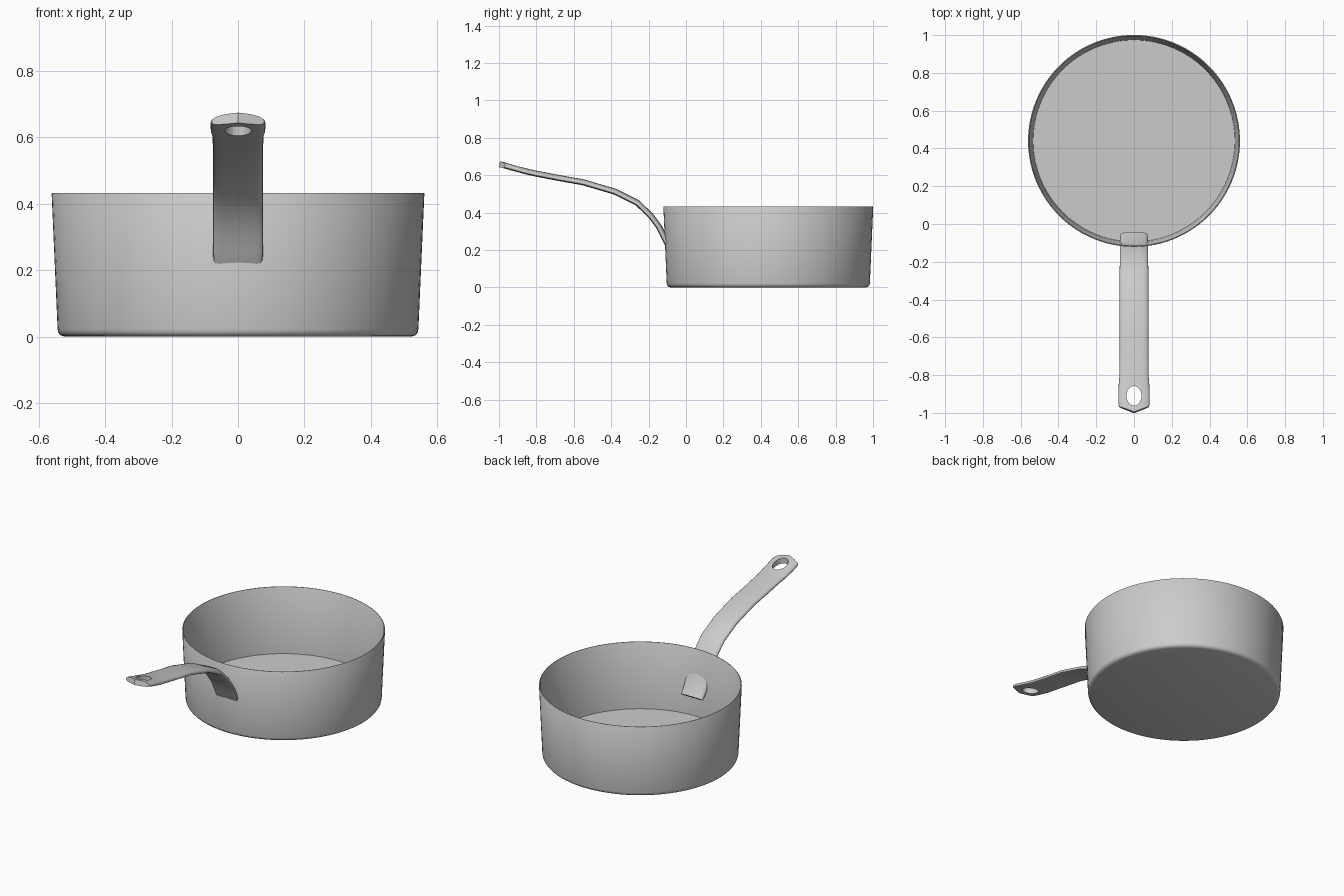
import bpy, bmesh, math
from mathutils import Vector

if "Cube" in bpy.data.objects:
    bpy.data.objects.remove(bpy.data.objects["Cube"])

steel = bpy.data.materials.new("brushed_grey")
steel.diffuse_color = (0.6, 0.6, 0.6, 1)
steel.use_nodes = True
steel.node_tree.nodes["Principled BSDF"].inputs["Base Color"].default_value = steel.diffuse_color
POT_Y = 0.44


def finish(name, bm, angle=40):
    bmesh.ops.recalc_face_normals(bm, faces=bm.faces)
    mesh = bpy.data.meshes.new(name)
    bm.to_mesh(mesh)
    bm.free()
    mesh.materials.append(steel)
    ob = bpy.data.objects.new(name, mesh)
    bpy.context.collection.objects.link(ob)
    bpy.ops.object.select_all(action='DESELECT')
    ob.select_set(True)
    bpy.context.view_layer.objects.active = ob
    bpy.ops.object.shade_smooth_by_angle(angle=math.radians(angle))
    return ob


# Pot: thin tapered wall with a rounded foot and flat floor, lathed about its axis
profile = [(0, 0), (0.522, 0), (0.534, 0.004), (0.541, 0.012), (0.543, 0.022),
           (0.561, 0.43), (0.559, 0.433), (0.556, 0.433), (0.554, 0.43),
           (0.534, 0.034), (0, 0.034)]
bm = bmesh.new()
verts = [bm.verts.new((r, POT_Y, z)) for r, z in profile]
edges = [bm.edges.new(pair) for pair in zip(verts, verts[1:])]
bmesh.ops.spin(bm, geom=verts + edges, cent=(0, POT_Y, 0), axis=(0, 0, 1),
               angle=math.tau, steps=96)
bmesh.ops.remove_doubles(bm, verts=bm.verts, dist=0.0003)
finish("pot", bm)

# Handle: rounded flat section swept along a bent path (y, z, half width)
path = [(-0.055, 0.165, 0.072), (-0.085, 0.205, 0.074), (-0.115, 0.265, 0.075),
        (-0.145, 0.325, 0.075), (-0.19, 0.385, 0.075), (-0.26, 0.452, 0.076),
        (-0.38, 0.512, 0.076), (-0.55, 0.562, 0.076), (-0.68, 0.585, 0.076),
        (-0.80, 0.608, 0.077), (-0.85, 0.619, 0.081), (-0.92, 0.638, 0.083),
        (-0.955, 0.648, 0.082), (-0.967, 0.651, 0.079)]
N, HALF, TIP = 24, 0.016, 0.032
bm = bmesh.new()
rings = []
for i, (y, z, w) in enumerate(path):
    a, b = path[max(i - 1, 0)], path[min(i + 1, len(path) - 1)]
    along = Vector((0, b[0] - a[0], b[1] - a[1])).normalized()
    up = Vector((0, along.z, -along.y))
    ring = []
    for k in range(N):
        c, s = math.cos(math.tau * k / N), math.sin(math.tau * k / N)
        x = w * math.copysign(abs(c) ** 0.7, c)
        h = HALF * math.copysign(abs(s) ** 0.7, s) - 0.004 * c * c
        p = Vector((x, y, z)) + up * h
        if i >= len(path) - 2:      # pointed end
            p += along * TIP * (1 - abs(x) / w)
        ring.append(bm.verts.new(p))
    rings.append(ring)
for r0, r1 in zip(rings, rings[1:]):
    for k in range(N):
        j = (k + 1) % N
        bm.faces.new((r0[k], r0[j], r1[j], r1[k]))
for ring in (rings[0], rings[-1]):  # end caps
    for k in range(N // 2):
        quad = [ring[k], ring[k + 1], ring[(N - k - 1) % N], ring[(N - k) % N]]
        bm.faces.new(list(dict.fromkeys(quad)))
handle = finish("handle", bm)

# Oval hanging hole cut through the handle end
bpy.ops.mesh.primitive_cylinder_add(vertices=32, radius=1, depth=0.3,
                                    location=(0, -0.91, 0.635))
cutter = bpy.context.object
cutter.name = "hole_cutter"
cutter.scale = (0.04, 0.052, 1)
bpy.context.view_layer.update()
cut = handle.modifiers.new("hanging_hole", 'BOOLEAN')
cut.operation, cut.solver, cut.object = 'DIFFERENCE', 'EXACT', cutter
bpy.ops.object.select_all(action='DESELECT')
handle.select_set(True)
bpy.context.view_layer.objects.active = handle
bpy.ops.object.modifier_apply(modifier=cut.name)
bpy.data.objects.remove(cutter)
bpy.ops.object.shade_smooth_by_angle(angle=math.radians(40))
